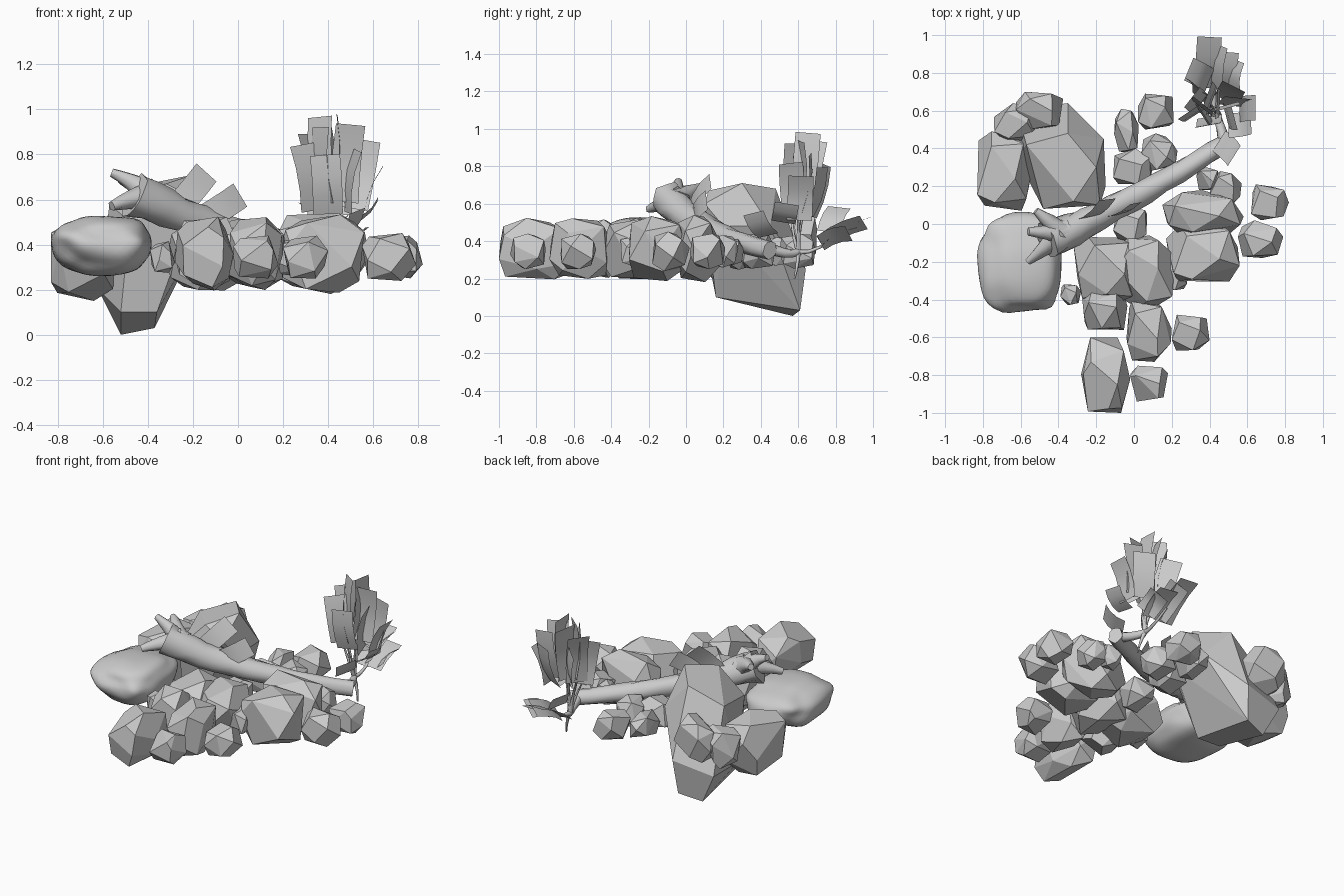
import bpy, bmesh, math, random
from mathutils import Vector, noise

if "Cube" in bpy.data.objects:
    bpy.data.objects.remove(bpy.data.objects["Cube"])

random.seed(7)


def finish(bm, name, smooth=False):
    bmesh.ops.recalc_face_normals(bm, faces=bm.faces[:])
    me = bpy.data.meshes.new(name)
    for f in bm.faces:
        f.smooth = smooth
    bm.to_mesh(me)
    bm.free()
    ob = bpy.data.objects.new(name, me)
    bpy.context.collection.objects.link(ob)
    return ob


def spow(c, e):
    return math.copysign(abs(c) ** e, c)


def hull(points, name):
    bm = bmesh.new()
    for p in points:
        bm.verts.new(p)
    r = bmesh.ops.convex_hull(bm, input=bm.verts[:])
    junk = {g for g in r["geom_interior"] if isinstance(g, bmesh.types.BMVert)}
    bmesh.ops.delete(bm, geom=list(junk), context='VERTS')
    bmesh.ops.dissolve_limit(bm, angle_limit=math.radians(16), verts=bm.verts[:], edges=bm.edges[:])
    return finish(bm, name)


def boulder(name, centre, size, n=22):
    """Faceted stone: hull of jittered spiral points, fitted to a box."""
    pts = []
    for i in range(n):
        h = 1 - 2 * (i + .5) / n
        a = i * 2.39996 + random.uniform(-.4, .4)
        r = math.sqrt(1 - h * h)
        k = random.uniform(.9, 1.05)
        pts.append([spow(c, .72) * k for c in (r * math.cos(a), r * math.sin(a), h)])
    for k in range(3):
        lo, hi = min(p[k] for p in pts), max(p[k] for p in pts)
        for p in pts:
            p[k] = centre[k] + size[k] * ((p[k] - lo) / (hi - lo) - .5)
    return hull(pts, name)


def tube(name, start, mid, end, r0, r1, steps=8, sides=10, rough=.12):
    """Knobbly tapering limb along a quadratic curve."""
    a, m, e = Vector(start), Vector(mid), Vector(end)
    bm = bmesh.new()
    rings = []
    for i in range(steps + 1):
        t = i / steps
        p = a * (1 - t) ** 2 + m * 2 * t * (1 - t) + e * t * t
        d = ((m - a) * (1 - t) + (e - m) * t).normalized()
        u = d.cross(Vector((.1, .2, 1))).normalized()
        w = u.cross(d)
        ring = []
        for k in range(sides):
            ang = 2 * math.pi * k / sides
            r = (r0 + (r1 - r0) * t ** .7) * (1 + random.uniform(-rough, rough))
            ring.append(bm.verts.new(p + (u * math.cos(ang) + w * math.sin(ang)) * r))
        rings.append(ring)
    for p, q in zip(rings, rings[1:]):
        for k in range(sides):
            j = (k + 1) % sides
            bm.faces.new((p[k], p[j], q[j], q[k]))
    caps = [bm.faces.new(rings[0]), bm.faces.new(rings[-1])]
    ob = finish(bm, name, True)
    for f in list(ob.data.polygons)[-len(caps):]:
        f.use_smooth = False
    return ob


def leaf(name, base, tip, side, width=.13):
    """Slightly curled rectangular card."""
    bm = bmesh.new()
    b, t, s = Vector(base), Vector(tip), Vector(side)
    d = (t - b).normalized()
    s = (s - d * s.dot(d)).normalized() * width / 2
    n = s.cross(d).normalized() * .02
    rows = []
    for i in range(4):
        c = b.lerp(t, i / 3) + n * math.sin(i / 3 * math.pi)
        rows.append([bm.verts.new(c + s * k) for k in (-1, 1)])
    for p, q in zip(rows, rows[1:]):
        bm.faces.new((p[0], p[1], q[1], q[0]))
    return finish(bm, name, True)


# smooth slab-like boulder on the left, thin at the rim
bm = bmesh.new()
bmesh.ops.create_icosphere(bm, subdivisions=4, radius=1)
for v in bm.verts:
    f = 1 + .12 * noise.noise(v.co * 1.6)
    v.co = Vector((-.595 + .225 * spow(v.co.x, .75) * f, -.21 + .255 * spow(v.co.y, .75) * f,
                   .405 + (.12 if v.co.z > 0 else .14) * v.co.z * f))
finish(bm, "smooth_boulder", True)

# large back boulder reaching the ground
hull([(-.52, .57, 0), (-.37, .61, .03), (-.52, .17, .1), (-.36, .16, .1), (-.62, .6, .2),
      (-.35, .64, .25), (-.62, .35, .2), (-.22, .32, .28), (-.16, .45, .48), (-.15, .2, .48),
      (-.18, .1, .6), (-.48, .08, .5), (-.57, .42, .58), (-.32, .12, .67), (-.35, .48, .68),
      (-.2, .3, .71)], "back_boulder")

# larger stones: x, y, width, depth
big = [(-.15, -.25, .34, .36), (.06, -.26, .32, .4),
       (-.155, -.45, .24, .22), (.08, -.57, .24, .32), (-.15, -.8, .26, .4),
       (.365, -.14, .39, .33), (.365, .06, .43, .24)]
for i, (x, y, w, d) in enumerate(big):
    boulder(f"large_stone_{i + 1}", (x, y, .36), (w, d, random.uniform(.31, .36)), 17)

# pebbles, their height follows their width
small = [(.08, -.845, .2, .19), (.3, -.575, .2, .19), (.485, .19, .17, .18), (.72, .115, .2, .19),
         (.67, -.08, .24, .2), (.205, -.255, .15, .19), (-.04, .495, .13, .23),
         (.115, .595, .19, .19), (-.005, .305, .21, .19), (.135, .38, .19, .2),
         (-.02, 0, .18, .2), (-.335, -.375, .11, .11), (.39, .245, .12, .13)]
for i, (x, y, w, d) in enumerate(small):
    boulder(f"pebble_{i + 1}", (x, y, .345), (w, d, .08 + .55 * w), 14)

# stones leaning on the back boulder
boulder("side_stone", (-.68, .28, .33), (.3, .42, .36), 17)
boulder("leaning_stone_1", (-.5, .6, .42), (.25, .2, .29), 16)
boulder("leaning_stone_2", (-.62, .535, .38), (.24, .21, .25), 16)

# fallen log, sagging between the stones, with flared broken roots
tube("log", (-.46, -.09, .62), (-.08, .07, .44), (.52, .45, .35), .1, .045, 12, 12)
root = Vector((-.38, -.05, .61))
for i, tip in enumerate([(-.56, -.04, .72), (-.56, -.2, .57), (-.52, .07, .69)]):
    tip = Vector(tip)
    tube(f"root_{i + 1}", root, root.lerp(tip, .5) + Vector((0, 0, .02)), tip, .075, .02, 4, 8)

# broken bark sheets on the log
leaf("bark_1", (-.28, .02, .55), (-.14, .13, .72), (.7, .1, -.6), .12)
leaf("bark_2", (-.16, .04, .51), (.01, .11, .62), (.5, .1, -.8), .12)

# twigs from the log tip to the foliage
hub = Vector((.42, .6, .34))
tube("twig_stem", (.48, .42, .37), (.46, .54, .32), hub, .035, .02, 4, 7)

# upright leaf fan: the outer cards lean out and sit lower
for i in range(13):
    k = (i + .5) / 13
    a = i * 2.4 + .9
    lean = k ** .6
    tip = hub + Vector((.17 * lean * math.cos(a) - .01, .04 + .12 * lean * math.sin(a), .65 - .3 * k))
    if math.cos(a) > 0:
        tip.x += .1 * lean
    else:
        tip.z += .1 * k
    base = hub.lerp(tip, .42)
    base.x += .2 * (tip.x - hub.x)
    leaf(f"upright_leaf_{i + 1}", base, tip, (math.cos(a * 1.7), math.sin(a * 1.7), -.2), .135)
    if i % 3 == 0:
        tube(f"twig_{i + 1}", hub, hub.lerp(base, .5) + Vector((.02, -.02, 0)), base, .014, .005, 3, 6)

# low leaves reaching backwards
for i in range(4):
    x = .37 + .045 * i
    base, tip = Vector((x + .01, .72, .37 + .02 * (i % 2))), Vector((x + .03, .99 - .04 * i, .53 - .03 * i))
    leaf(f"low_leaf_{i + 1}", base, tip, (1, 0, .9 * (i % 2)))
leaf("low_leaf_5", (.4, .76, .45), (.29, .82, .58), (0, 1, .3))
tube("low_twig", hub, (.43, .68, .33), (.42, .8, .42), .015, .006, 3, 6)

# stray leaves beside the log tip and a hanging twig
leaf("side_leaf_1", (.45, .44, .43), (.53, .36, .55), (.6, .8, .3))
leaf("side_leaf_2", (.5, .52, .5), (.62, .54, .6), (.4, 1, .2))
tube("hanging_twig", hub, (.45, .6, .28), (.46, .58, .2), .014, .005, 3, 6)
